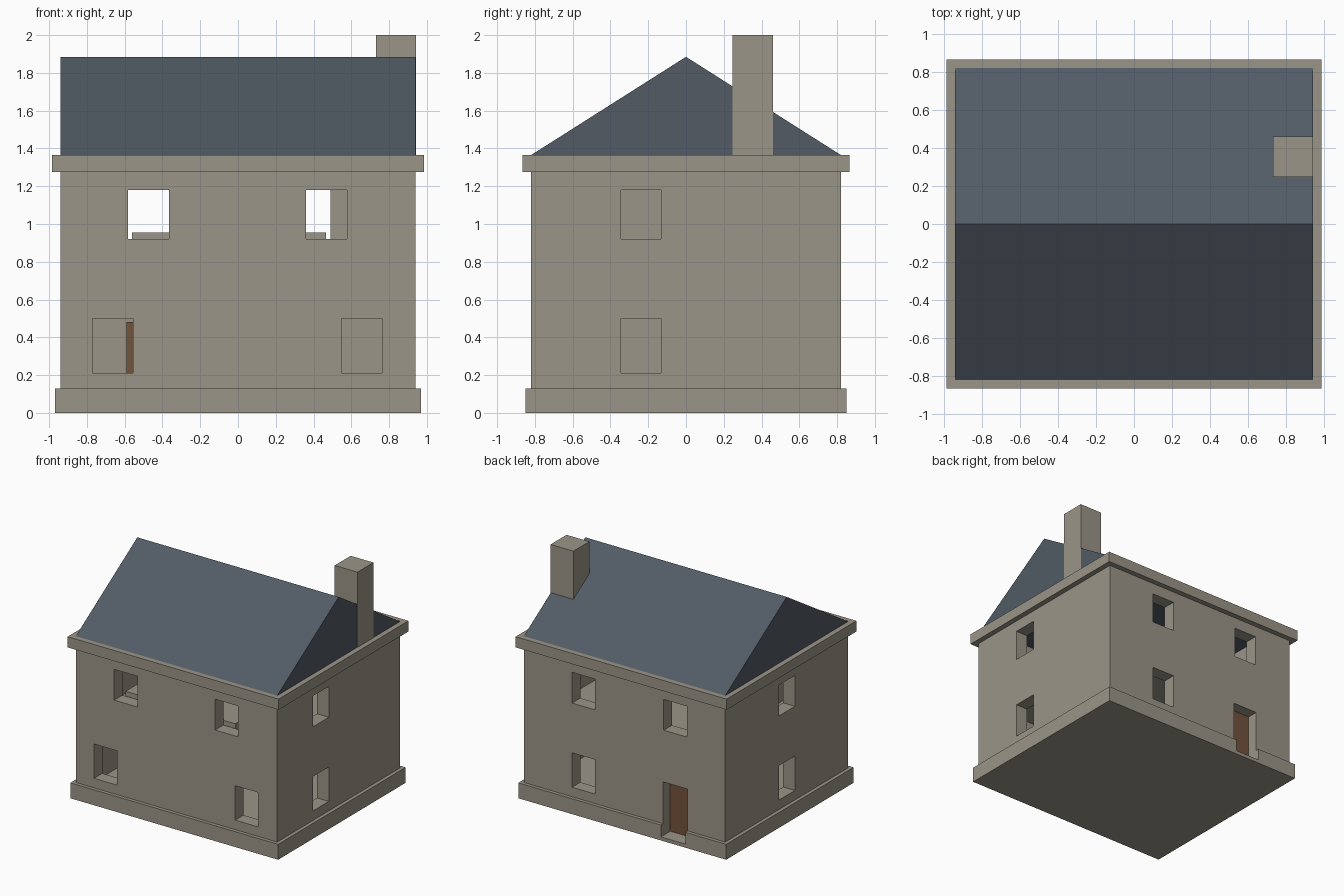
import bpy

if "Cube" in bpy.data.objects:
    bpy.data.objects.remove(bpy.data.objects["Cube"])

def material(name, rgb):
    m = bpy.data.materials.new(name)
    m.diffuse_color = (*rgb, 1)
    m.use_nodes = True
    m.node_tree.nodes["Principled BSDF"].inputs["Base Color"].default_value = m.diffuse_color
    return m

STONE = material("stone", (0.33, 0.30, 0.245))
SLATE = material("slate", (0.085, 0.105, 0.13))
WOOD = material("door_wood", (0.17, 0.085, 0.045))

def mesh(name, verts, faces, mat):
    me = bpy.data.meshes.new(name)
    me.from_pydata(verts, [], faces)
    me.materials.append(mat)
    ob = bpy.data.objects.new(name, me)
    bpy.context.collection.objects.link(ob)
    return ob

def box(name, x, y, z, mat=STONE):
    verts = [(a, b, c) for a in x for b in y for c in z]
    faces = [(0, 1, 3, 2), (4, 6, 7, 5), (0, 4, 5, 1),
             (2, 3, 7, 6), (0, 2, 6, 4), (1, 5, 7, 3)]
    return mesh(name, verts, faces, mat)

def cut(ob, *ranges):
    """Subtract a box from ob."""
    cutter = box("cutter", *ranges)
    cutter.hide_render = True
    mod = ob.modifiers.new("cut", 'BOOLEAN')
    mod.operation, mod.solver, mod.object = 'DIFFERENCE', 'EXACT', cutter
    bpy.context.view_layer.objects.active = ob
    bpy.ops.object.modifier_apply(modifier=mod.name)
    bpy.data.objects.remove(cutter)

X, Y, T = 0.94, 0.82, 0.11            # wall half sizes and thickness
LOW, HIGH = (0.21, 0.50), (0.92, 1.18)  # window heights per storey
DOOR_X = (-0.59, -0.36)

# Hollow walls
walls = box("walls", (-X, X), (-Y, Y), (0.13, 1.36))
cut(walls, (-X + T, X - T), (-Y + T, Y - T), (0.0, 1.5))

# Front, back and side windows
FRONT, BACK = (-1.1, -0.6), (0.6, 1.1)
for x, y, z in [((-0.77, -0.555), FRONT, LOW), ((0.548, 0.762), FRONT, LOW),
                ((-0.582, -0.366), FRONT, HIGH), ((0.36, 0.576), FRONT, HIGH),
                ((0.275, 0.49), BACK, LOW), ((0.275, 0.49), BACK, HIGH),
                ((-0.582, -0.366), BACK, HIGH)]:
    cut(walls, x, y, z)
for z in (LOW, HIGH):
    cut(walls, (0.7, 1.2), (-0.345, -0.132), z)
    cut(walls, (-1.2, -0.7), (-0.11, 0.105), z)

# Plinth, with the doorway notched through it and the wall
plinth = box("plinth", (-0.97, 0.97), (-0.85, 0.85), (0, 0.13))
cut(walls, DOOR_X, BACK, (0.03, 0.482))
cut(plinth, DOOR_X, (0.71, 1.1), (0.03, 0.3))
box("door", DOOR_X, (0.70, 0.725), (0.03, 0.482), WOOD)

# Interior floor and the low block behind the front windows
box("upper_floor", (-X + T, X - T), (-Y + T, Y - T), (0.66, 0.72))
box("inner_block", (-0.56, 0.465), (-0.70, -0.40), (0.72, 0.955))

# Cornice band around the wall top
cornice = box("cornice", (-0.985, 0.985), (-0.865, 0.865), (1.275, 1.365))
cut(cornice, (-X, X), (-Y, Y), (1.2, 1.5))

# Gable roof prism
mesh("roof", [(x, y, z) for x in (-X, X)
              for y, z in ((-Y, 1.365), (Y, 1.365), (0, 1.885))],
     [(0, 2, 1), (3, 4, 5), (0, 1, 4, 3), (0, 3, 5, 2), (1, 2, 5, 4)], SLATE)

# Chimney, flush with the right gable
box("chimney", (0.73, 0.942), (0.247, 0.46), (1.365, 2.0))
